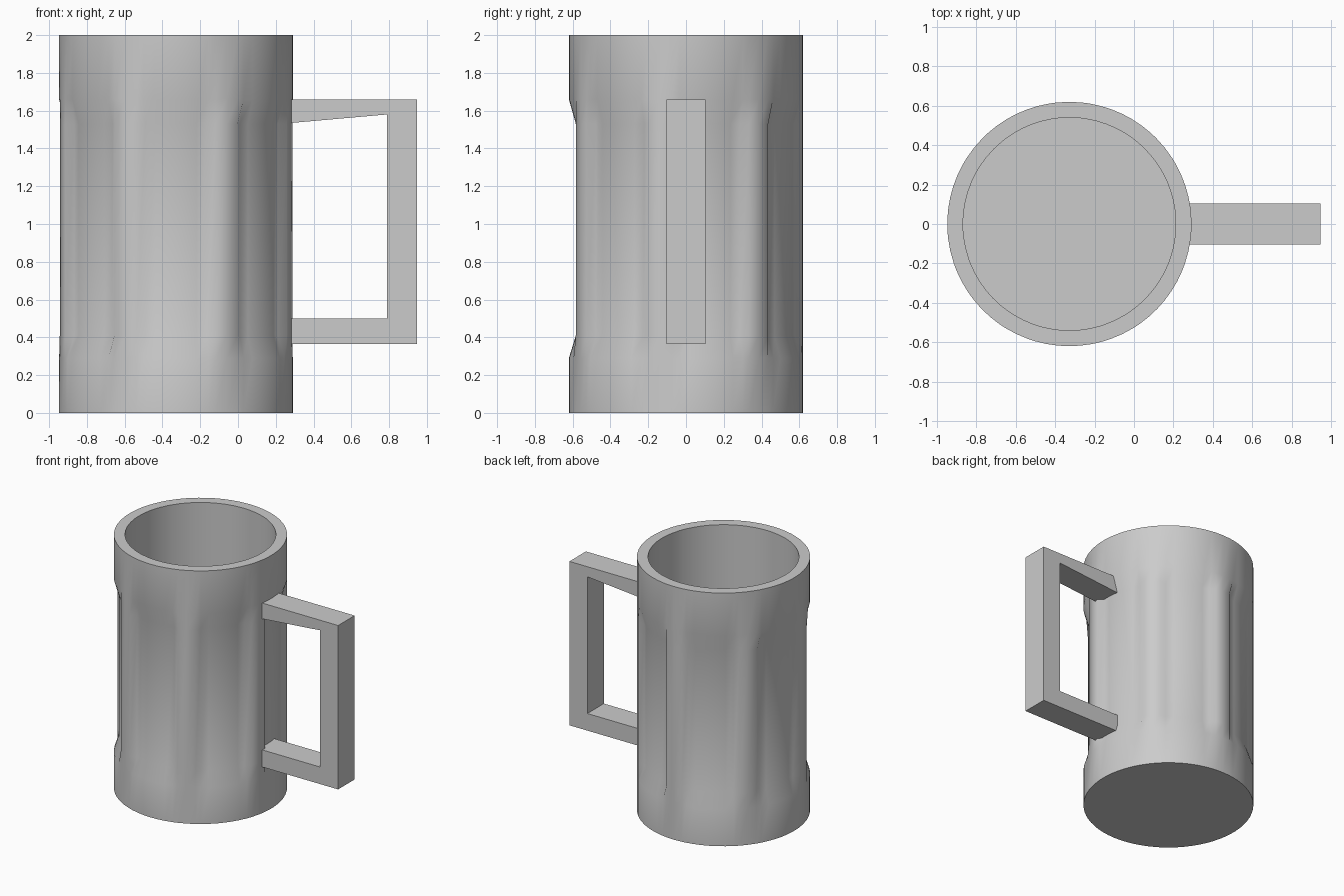
import bpy, bmesh, math

if "Cube" in bpy.data.objects:
    bpy.data.objects.remove(bpy.data.objects["Cube"])

CX, R, R_PANEL, R_IN = -0.328, 0.62, 0.583, 0.54
PANELS = 7
STEP = 360 / PANELS
# angle offsets inside one rib + panel period (degrees from rib centre)
OFFSETS = [-6, 0, 6, 9.5, 15, 20.5, 25.71, 31, 36.5, 41.93]


def finish(bm, name, angle):
    bmesh.ops.recalc_face_normals(bm, faces=bm.faces)
    me = bpy.data.meshes.new(name)
    bm.to_mesh(me)
    bm.free()
    ob = bpy.data.objects.new(name, me)
    bpy.context.collection.objects.link(ob)
    bpy.ops.object.select_all(action='DESELECT')
    ob.select_set(True)
    bpy.context.view_layer.objects.active = ob
    bpy.ops.object.shade_smooth_by_angle(angle=math.radians(angle))
    return ob


# mug body: outer wall with sunken panels, rim, inner wall and floor
bm = bmesh.new()
angles = [(90 + k * STEP + o, o >= 9) for k in range(PANELS) for o in OFFSETS]


def ring(z, r_rib, r_panel):
    verts = []
    for a, sunken in angles:
        r = r_panel if sunken else r_rib
        t = math.radians(a)
        verts.append(bm.verts.new((CX + r * math.cos(t), r * math.sin(t), z)))
    return verts


profile = [(0, R, R), (0.29, R, R), (0.41, R, R_PANEL), (1.53, R, R_PANEL),
           (1.66, R, R), (2, R, R), (2, R_IN, R_IN), (0.1, R_IN, R_IN)]
rings = [ring(*p) for p in profile]
for lo, hi in zip(rings, rings[1:]):
    for i in range(len(lo)):
        j = (i + 1) % len(lo)
        bm.faces.new((lo[i], lo[j], hi[j], hi[i]))
bm.faces.new(rings[0][::-1])
bm.faces.new(rings[-1])
finish(bm, "mug_body", 40)

# handle: square-cornered C profile extruded across y
bm = bmesh.new()
outline = [(0.225, 1.66), (0.947, 1.66), (0.947, 0.365), (0.225, 0.365),
           (0.225, 0.50), (0.79, 0.50), (0.79, 1.58), (0.225, 1.53)]
front = [bm.verts.new((x, -0.103, z)) for x, z in outline]
back = [bm.verts.new((x, 0.103, z)) for x, z in outline]
n = len(outline)
for i in range(n):
    j = (i + 1) % n
    bm.faces.new((front[i], front[j], back[j], back[i]))
bm.faces.new(front)
bm.faces.new(back[::-1])
finish(bm, "handle", 30)
